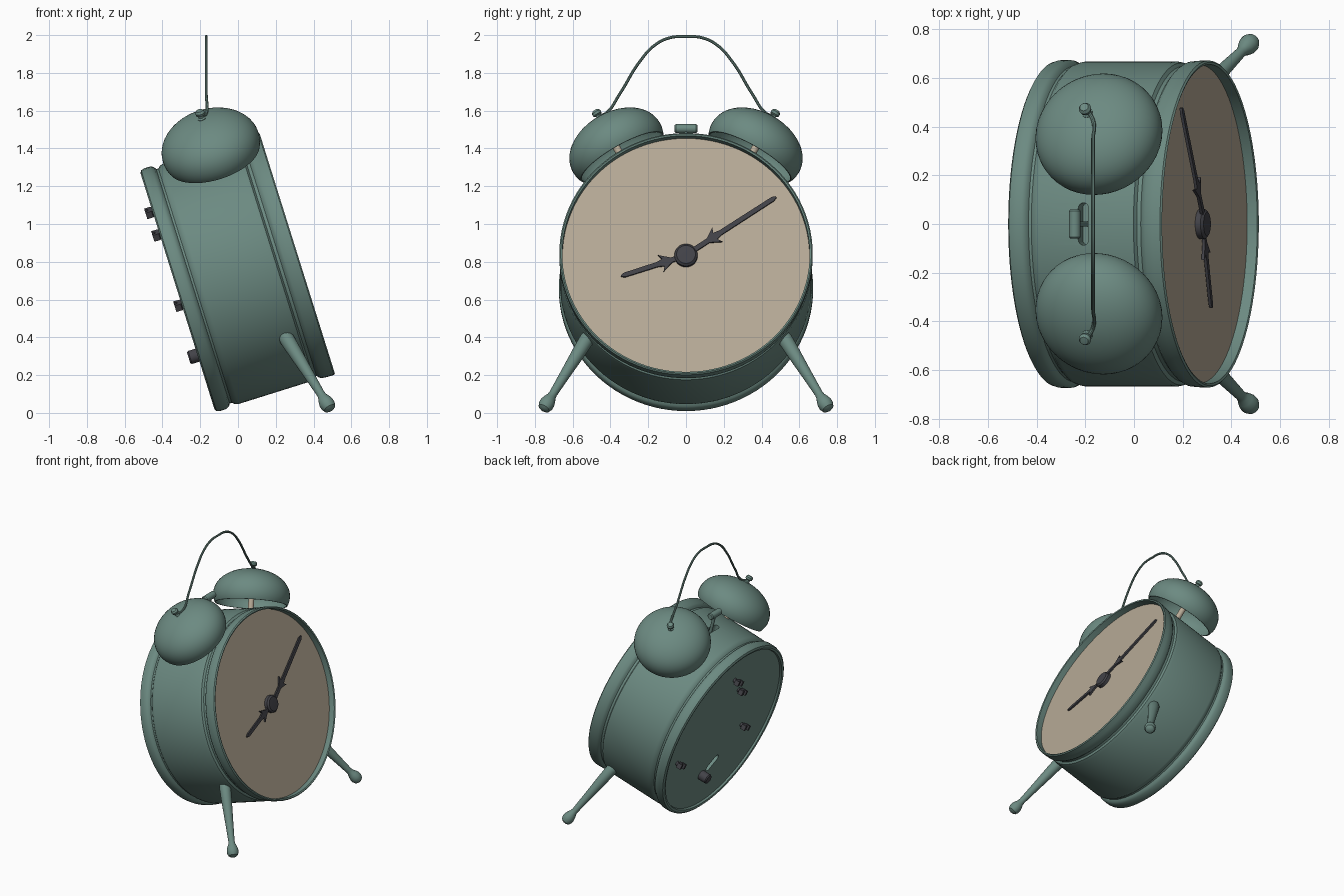
import bpy, bmesh, math
from mathutils import Matrix, Vector

if "Cube" in bpy.data.objects:
    bpy.data.objects.remove(bpy.data.objects["Cube"])

TILT = math.radians(17.4)
# clock frame: x = dial axis, y = sideways, z = towards the twelve
CLOCK = Matrix.Translation((0, 0, 0.745)) @ Matrix.Rotation(-TILT, 4, 'Y')


def material(name, rgb):
    m = bpy.data.materials.new(name)
    m.diffuse_color = (*rgb, 1)
    m.use_nodes = True
    m.node_tree.nodes["Principled BSDF"].inputs["Base Color"].default_value = m.diffuse_color
    return m


GREEN = material("sage green", (0.150, 0.255, 0.222))
CREAM = material("dial beige", (0.47, 0.40, 0.305))
BLACK = material("charcoal", (0.055, 0.055, 0.065))


def finish(name, bm, mat, matrix=CLOCK, angle=35):
    bmesh.ops.remove_doubles(bm, verts=bm.verts, dist=1e-5)
    bmesh.ops.recalc_face_normals(bm, faces=bm.faces)
    me = bpy.data.meshes.new(name)
    bm.to_mesh(me)
    bm.free()
    ob = bpy.data.objects.new(name, me)
    bpy.context.collection.objects.link(ob)
    me.transform(matrix)
    me.materials.append(mat)
    smooth(ob, angle)
    return ob


def smooth(ob, angle=35):
    bpy.ops.object.select_all(action='DESELECT')
    ob.select_set(True)
    bpy.context.view_layer.objects.active = ob
    bpy.ops.object.shade_smooth_by_angle(angle=math.radians(angle))


def lathe(name, profile, origin, direction, mat, seg=32, matrix=CLOCK):
    """Revolve (radius, height) points around a direction."""
    rot = Vector(direction).to_track_quat('Z', 'Y').to_matrix().to_4x4()
    place = Matrix.Translation(origin) @ rot
    bm = bmesh.new()
    rings = []
    for r, h in profile:
        n = 1 if r == 0 else seg
        rings.append([bm.verts.new(place @ Vector((r * math.cos(math.tau * i / seg),
                                                   r * math.sin(math.tau * i / seg), h)))
                      for i in range(n)])
    for a, b in zip(rings, rings[1:]):
        if len(a) == 1 and len(b) == 1:
            continue
        for i in range(seg):
            j = (i + 1) % seg
            vs = [a[i % len(a)], a[j % len(a)], b[j % len(b)], b[i % len(b)]]
            bm.faces.new(list(dict.fromkeys(vs)))
    return finish(name, bm, mat, matrix)


def prism(name, pts, frame, depth, mat):
    """Extrude a flat outline along the frame's z."""
    bm = bmesh.new()
    low = [bm.verts.new(frame @ Vector((x, y, 0))) for x, y in pts]
    high = [bm.verts.new(frame @ Vector((x, y, depth))) for x, y in pts]
    bm.faces.new(low[::-1])
    bm.faces.new(high)
    for i in range(len(pts)):
        j = (i + 1) % len(pts)
        bm.faces.new((low[i], low[j], high[j], high[i]))
    return finish(name, bm, mat)


def capsule(length, r, n=8):
    """Rounded slot outline lying along x."""
    pts = []
    for k in range(2):
        for i in range(n + 1):
            a = math.pi * (k + i / n) - math.pi / 2
            pts.append(((1 - 2 * k) * length / 2 + r * math.cos(a), r * math.sin(a)))
    return pts


def cut(ob, cutter):
    mod = ob.modifiers.new("slot", 'BOOLEAN')
    mod.operation = 'DIFFERENCE'
    mod.solver = 'EXACT'
    mod.object = cutter
    bpy.context.view_layer.objects.active = ob
    bpy.ops.object.modifier_apply(modifier="slot")
    bpy.data.objects.remove(cutter)


def axes(origin, x, y, z):
    m = Matrix((x, y, z)).transposed().to_4x4()
    m.translation = origin
    return m


# case with rolled rims, grooves, recessed back and dial well
case = lathe("case", [
    (0, -0.318), (0.635, -0.318), (0.64, -0.332), (0.655, -0.336), (0.668, -0.328), (0.673, -0.31),
    (0.673, -0.275), (0.664, -0.258), (0.650, -0.25), (0.650, -0.238), (0.662, -0.225), (0.667, -0.205),
    (0.667, 0.185), (0.662, 0.205), (0.648, 0.215), (0.648, 0.232), (0.660, 0.242), (0.668, 0.255),
    (0.671, 0.29), (0.671, 0.322), (0.664, 0.329), (0.655, 0.325), (0.653, 0.25), (0, 0.25)],
    (0, 0, 0), (1, 0, 0), GREEN, 96)

# hammer slot in the top, lever slot in the back
X, Y, Z = Vector((1, 0, 0)), Vector((0, 1, 0)), Vector((0, 0, 1))
cut(case, prism("top_slot_cutter", capsule(0.13, 0.022), axes((-0.01, 0, 0.60), Y, -X, Z), 0.15, GREEN))
d = Vector((0, 0.8, -0.6))
cut(case, prism("back_slot_cutter", capsule(0.09, 0.025),
                axes((-0.40, -0.01, -0.30), d, X.cross(d), X), 0.14, GREEN))
smooth(case)

# dial
lathe("dial", [(0, 0.255), (0.654, 0.255), (0.654, 0.282), (0, 0.282)], (0, 0, 0), X, CREAM, 96)

# hands and hub
lathe("hand_hub", [(0, 0.275), (0.061, 0.275), (0.061, 0.305), (0.05, 0.315), (0, 0.317)],
      (0, 0, 0), X, BLACK, 32)


def hand(name, deg, length, barb, level):
    a = math.radians(deg)
    u = Vector((0, math.cos(a), math.sin(a)))
    half = [(0, 0.014), (barb - 0.035, 0.013), (barb - 0.015, 0.024), (barb + 0.025, 0.047),
            (barb + 0.012, 0.02), (barb + 0.045, 0.013), (length - 0.02, 0.012), (length, 0.004)]
    pts = half + [(x, -y) for x, y in reversed(half)]
    prism(name, pts, axes((level, 0, 0), u, X.cross(u), X), 0.012, BLACK)


hand("minute_hand", 34, 0.575, 0.175, 0.298)
hand("hour_hand", 198.5, 0.362, 0.115, 0.290)

# bells, posts, caps and legs, mirrored left and right
dome = [(0.265 * math.cos(t), 0.765 + 0.185 * math.sin(t) ** 0.95)
        for t in [math.pi / 2 * i / 14 for i in range(14)]]
outer = [(0.243, 0.705), (0.25, 0.705), (0.257, 0.72), (0.263, 0.742)] + dome + [(0, 0.95)]
inner = [(0, 0.938)] + [(r - 0.01, h - 0.010) for r, h in reversed(dome)] + [(0.25, 0.735), (0.243, 0.705)]
ang = math.radians(28.7)
for side, label in ((1, "right"), (-1, "left")):
    axis = (0, side * math.sin(ang), math.cos(ang))
    base = (0.06, 0, 0)
    lathe(label + "_bell", outer + inner, base, axis, GREEN, 48)
    lathe(label + "_bell_post", [(0, 0.63), (0.02, 0.63), (0.02, 0.94), (0, 0.94)], base, axis, CREAM, 16)
    lathe(label + "_bell_cap", [(0, 0.93), (0.022, 0.935), (0.022, 0.952), (0.014, 0.958), (0.014, 0.968),
                                (0.024, 0.974), (0.026, 0.988), (0.018, 1.0), (0, 1.002)],
          base, axis, GREEN, 16)
    # leg in world space, tapering to a ball foot
    top, foot = Vector((0.25, side * 0.515, 0.405)), Vector((0.472, side * 0.738, 0.046))
    n = (foot - top).length
    leg = [(0, -0.03), (0.022, -0.025), (0.035, -0.008), (0.040, 0.02), (0.037, 0.1), (0.028, 0.27),
           (0.022, n - 0.075), (0.024, n - 0.055), (0.033, n - 0.035), (0.040, n - 0.01), (0.040, n + 0.01),
           (0.032, n + 0.03), (0.018, n + 0.039), (0, n + 0.041)]
    lathe(label + "_leg", leg, top, foot - top, GREEN, 24, Matrix.Identity(4))

# carrying handle: one bent wire between the bell caps
half = [(0.46, 1.572), (0.425, 1.585), (0.35, 1.69), (0.245, 1.86), (0.165, 1.947), (0.085, 1.986)]
path = half + [(0, 1.992)] + [(-y, z) for y, z in reversed(half)]
cu = bpy.data.curves.new("handle", 'CURVE')
cu.dimensions = '3D'
cu.bevel_depth = 0.008
cu.bevel_resolution = 2
cu.use_fill_caps = True
sp = cu.splines.new('BEZIER')
sp.bezier_points.add(len(path) - 1)
for p, (y, z) in zip(sp.bezier_points, path):
    p.co = (-0.168 if abs(y) < 0.45 else -0.185, y, z)
    p.handle_left_type = p.handle_right_type = 'AUTO'
handle = bpy.data.objects.new("handle", cu)
bpy.context.collection.objects.link(handle)
cu.materials.append(GREEN)
bpy.ops.object.select_all(action='DESELECT')
handle.select_set(True)
bpy.context.view_layer.objects.active = handle
bpy.ops.object.convert(target='MESH')
smooth(bpy.context.view_layer.objects.active)

# striker between the bells
W = Matrix.Identity(4)
lathe("striker_head", [(0, -0.06), (0.018, -0.06), (0.024, -0.053), (0.024, 0.053), (0.018, 0.06), (0, 0.06)],
      (-0.243, 0, 1.505), Y, GREEN, 20, W)
stem = Vector((-0.243, 0, 1.505)) - Vector((-0.19, 0, 1.30))
lathe("striker_stem", [(0, 0), (0.011, 0), (0.011, stem.length), (0, stem.length)],
      (-0.19, 0, 1.30), stem, GREEN, 12, W)

# winding keys and setting knob on the back
for i, (y, h) in enumerate(((0.04, 0.44), (-0.06, 0.315), (-0.26, -0.075), (0.51, -0.075))):
    lathe(f"winding_key_stem_{i + 1}", [(0, 0), (0.016, 0), (0.016, 0.045), (0, 0.045)],
          (-0.31, y, h), -X, BLACK, 12)
    u = Vector((0, math.cos(0.35), math.sin(0.35)))
    v = X.cross(u)
    wings = [(-0.036, 0.062), (-0.036, 0.028), (-0.018, 0.02), (0.018, 0.02), (0.036, 0.028),
             (0.036, 0.062), (0.018, 0.062), (0.01, 0.045), (-0.01, 0.045), (-0.018, 0.062)]
    prism(f"winding_key_{i + 1}", wings, axes(Vector((-0.312, y, h)) - v * 0.018, u, -X, v), 0.036, BLACK)
lathe("setting_knob", [(0, 0), (0.034, 0), (0.036, 0.01), (0.036, 0.065), (0.03, 0.073), (0, 0.073)],
      (-0.312, 0.10, -0.355), -X, BLACK, 24)
